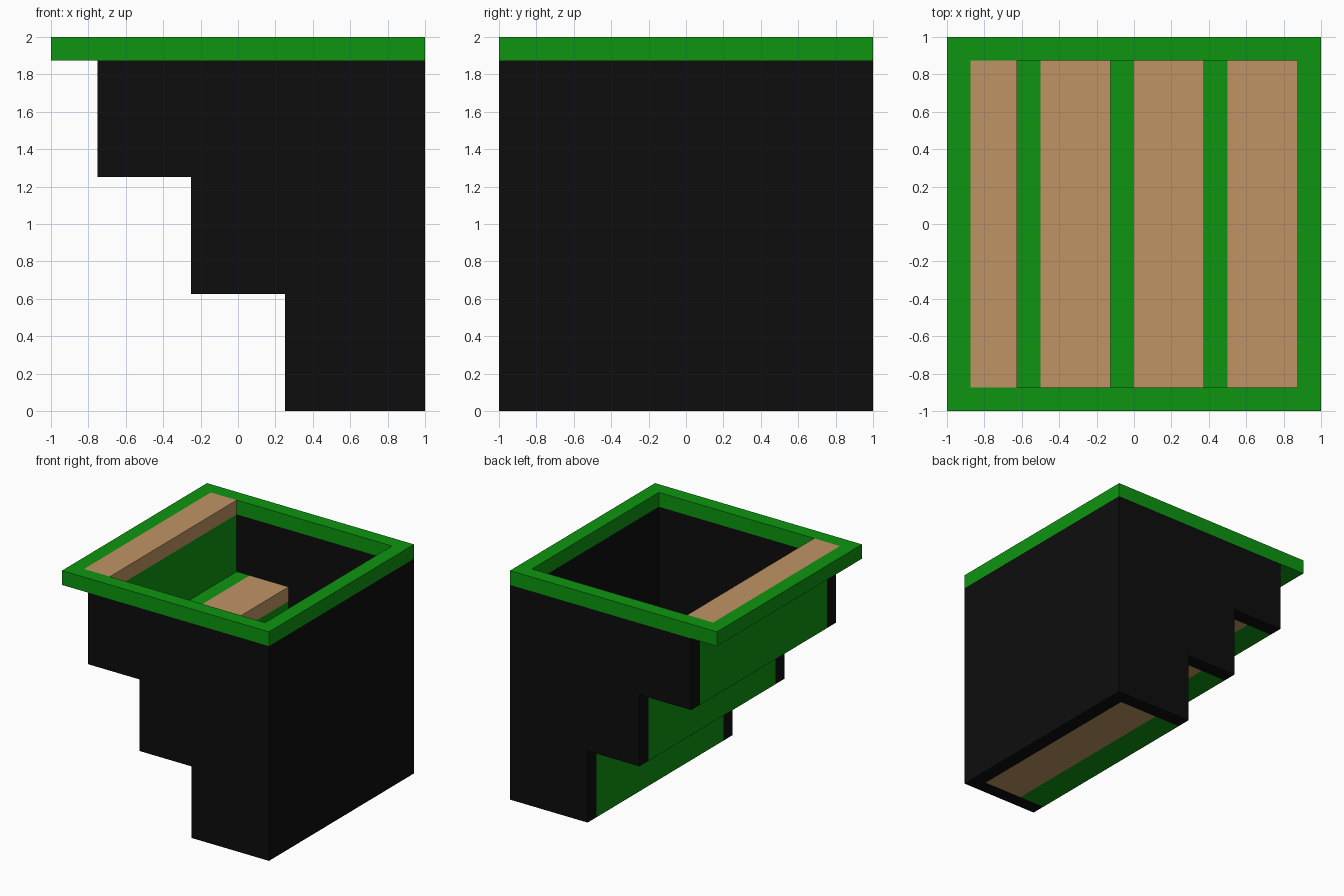
import bpy
import bmesh

cube = bpy.data.objects.get("Cube")
if cube:
    bpy.data.objects.remove(cube, do_unlink=True)


def material(name, rgb):
    m = bpy.data.materials.new(name)
    m.use_nodes = True
    m.diffuse_color = (*rgb, 1)
    bsdf = m.node_tree.nodes["Principled BSDF"]
    bsdf.inputs["Base Color"].default_value = (*rgb, 1)
    bsdf.inputs["Roughness"].default_value = 0.8
    return m


GREEN = material("green paint", (0.004, 0.30, 0.005))
TAN = material("tan wood", (0.52, 0.296, 0.127))
BLACK = material("black panel", (0.004, 0.004, 0.004))

T = 0.125            # board thickness
RISE, RUN = 0.625, 0.5
INNER = 1 - T        # inner face of the walls


def prism(name, profile, y0, y1, mat):
    """Extrude an (x, z) outline from y0 to y1."""
    bm = bmesh.new()
    face = bm.faces.new([bm.verts.new((x, y0, z)) for x, z in profile])
    ext = bmesh.ops.extrude_face_region(bm, geom=[face])
    moved = [v for v in ext["geom"] if isinstance(v, bmesh.types.BMVert)]
    bmesh.ops.translate(bm, verts=moved, vec=(0, y1 - y0, 0))
    bmesh.ops.recalc_face_normals(bm, faces=bm.faces[:])
    mesh = bpy.data.meshes.new(name)
    bm.to_mesh(mesh)
    bm.free()
    mesh.materials.append(mat)
    obj = bpy.data.objects.new(name, mesh)
    bpy.context.collection.objects.link(obj)
    return obj


def box(name, x0, x1, y0, y1, z0, z1, mat):
    return prism(name, [(x0, z0), (x1, z0), (x1, z1), (x0, z1)], y0, y1, mat)


# Stepped side walls
outline = [(1, 0), (1, 2 - T)]
for i in (2, 1, 0):
    x = 0.25 - i * RUN
    outline += [(x, (i + 1) * RISE), (x, i * RISE)]
# drop the repeated corner-free order: each step is top then bottom of its riser
prism("front_wall", outline, -1, -INNER, BLACK)
prism("back_wall", outline, INNER, 1, BLACK)

# Tall end wall
box("end_wall", INNER, 1, -INNER, INNER, 0, 2 - T, BLACK)

# L-shaped risers with the wooden treads in front of them
for i in range(3):
    x, z = 0.25 - i * RUN, i * RISE
    riser = [(x, z), (x + 2 * T, z), (x + 2 * T, z + T),
             (x + T, z + T), (x + T, z + RISE), (x, z + RISE)]
    prism(f"riser_{i + 1}", riser, -INNER, INNER, GREEN)
    box(f"tread_{i + 1}", x + 2 * T, x + 5 * T, -INNER, INNER, z, z + T, TAN)

# Top tread, level with the rim
box("top_tread", -INNER, -INNER + 2 * T, -INNER, INNER, 2 - T, 2, TAN)

# Square rim: flat ring given thickness
bm = bmesh.new()
corners = [(-1, -1), (1, -1), (1, 1), (-1, 1)]
outer = [bm.verts.new((x, y, 2)) for x, y in corners]
inner = [bm.verts.new((x * INNER, y * INNER, 2)) for x, y in corners]
for k in range(4):
    n = (k + 1) % 4
    bm.faces.new((outer[k], outer[n], inner[n], inner[k]))
mesh = bpy.data.meshes.new("top_rim")
bm.to_mesh(mesh)
bm.free()
mesh.materials.append(GREEN)
rim = bpy.data.objects.new("top_rim", mesh)
bpy.context.collection.objects.link(rim)
solid = rim.modifiers.new("thickness", "SOLIDIFY")
solid.thickness = T
solid.offset = -1
